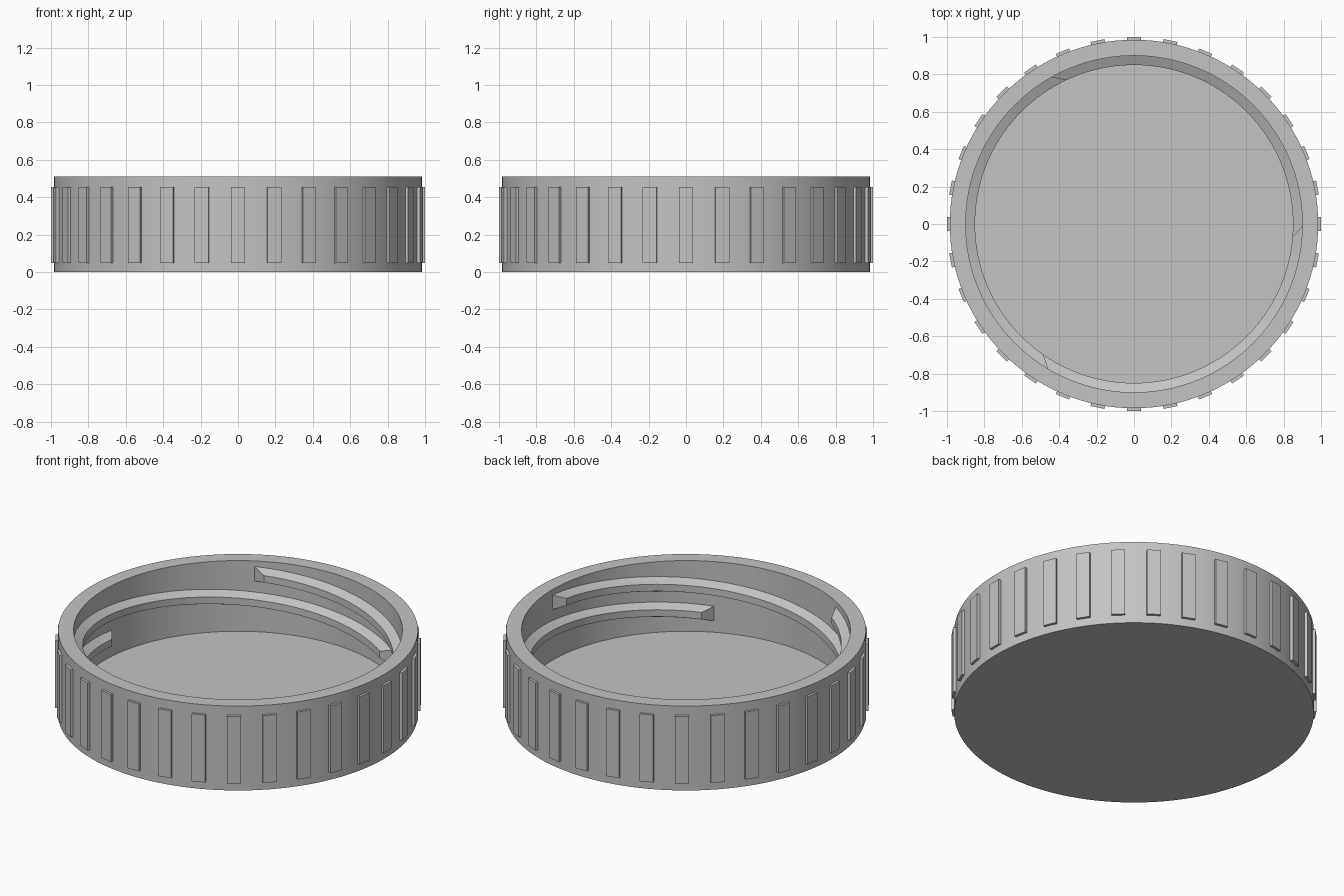
import bpy, bmesh, math
from mathutils import Matrix, Vector

if "Cube" in bpy.data.objects:
    bpy.data.objects.remove(bpy.data.objects["Cube"])

R_OUT, R_IN, R_THREAD = 0.985, 0.90, 0.85
HEIGHT, FLOOR = 0.51, 0.083
SEGMENTS = 128

grey = bpy.data.materials.new("grey_plastic")
grey.diffuse_color = (0.55, 0.55, 0.55, 1)
grey.use_nodes = True
grey.node_tree.nodes["Principled BSDF"].inputs["Base Color"].default_value = grey.diffuse_color


def add_object(name, bm, smooth=True):
    bmesh.ops.recalc_face_normals(bm, faces=bm.faces)
    mesh = bpy.data.meshes.new(name)
    bm.to_mesh(mesh)
    bm.free()
    mesh.materials.append(grey)
    obj = bpy.data.objects.new(name, mesh)
    bpy.context.collection.objects.link(obj)
    if smooth:
        bpy.ops.object.select_all(action='DESELECT')
        obj.select_set(True)
        bpy.context.view_layer.objects.active = obj
        bpy.ops.object.shade_smooth_by_angle(angle=math.radians(30))
    return obj


# Cup-shaped lid body: revolved wall profile closed by two flat discs
bm = bmesh.new()
rings = []
for r, z in [(R_OUT, 0), (R_OUT, HEIGHT), (R_IN, HEIGHT), (R_IN, FLOOR)]:
    rings.append([bm.verts.new((r * math.cos(a), r * math.sin(a), z))
                  for a in (math.tau * i / SEGMENTS for i in range(SEGMENTS))])
for lower, upper in zip(rings, rings[1:]):
    for i in range(SEGMENTS):
        j = (i + 1) % SEGMENTS
        bm.faces.new((lower[i], lower[j], upper[j], upper[i]))
bm.faces.new(rings[0])
bm.faces.new(rings[-1])
add_object("lid_body", bm)

# Grip ribs around the outside
bm = bmesh.new()
RIBS, RIB_LOW, RIB_HIGH = 32, 0.048, 0.455
for i in range(RIBS):
    place = (Matrix.Rotation(math.tau * i / RIBS, 4, 'Z')
             @ Matrix.Translation((0.985, 0, (RIB_LOW + RIB_HIGH) / 2))
             @ Matrix.Diagonal((0.03, 0.076, RIB_HIGH - RIB_LOW, 1)))
    bmesh.ops.create_cube(bm, size=1, matrix=place)
add_object("grip_ribs", bm, smooth=False)

# Three-start internal screw thread with slanted ends
SWEEP, RISE, Z_LOW, TAPER, STEPS = 185.5, 0.238, 0.195, 4.7, 72
# profile: radius, height offset, whether it is on the inner crest
PROFILE = [(R_IN + 0.01, -0.049, 0), (R_THREAD, -0.021, 1),
           (R_THREAD, 0.021, 1), (R_IN + 0.01, 0.049, 0)]


def thread(name, top_angle):
    bm = bmesh.new()
    sections = []
    for i in range(STEPS + 1):
        t = i / STEPS
        ring = []
        for r, dz, crest in PROFILE:
            trim = TAPER * crest
            turn = trim + t * (SWEEP - 2 * trim)
            a = math.radians(top_angle - SWEEP + turn)
            z = Z_LOW + RISE * turn / SWEEP + dz
            ring.append(bm.verts.new((r * math.cos(a), r * math.sin(a), z)))
        sections.append(ring)
    for s, e in zip(sections, sections[1:]):
        for k in range(4):
            n = (k + 1) % 4
            bm.faces.new((s[k], s[n], e[n], e[k]))
    bm.faces.new(sections[0])
    bm.faces.new(sections[-1])
    add_object(name, bm)


for n in range(3):
    thread(f"screw_thread_{n + 1}", 120 * n)
